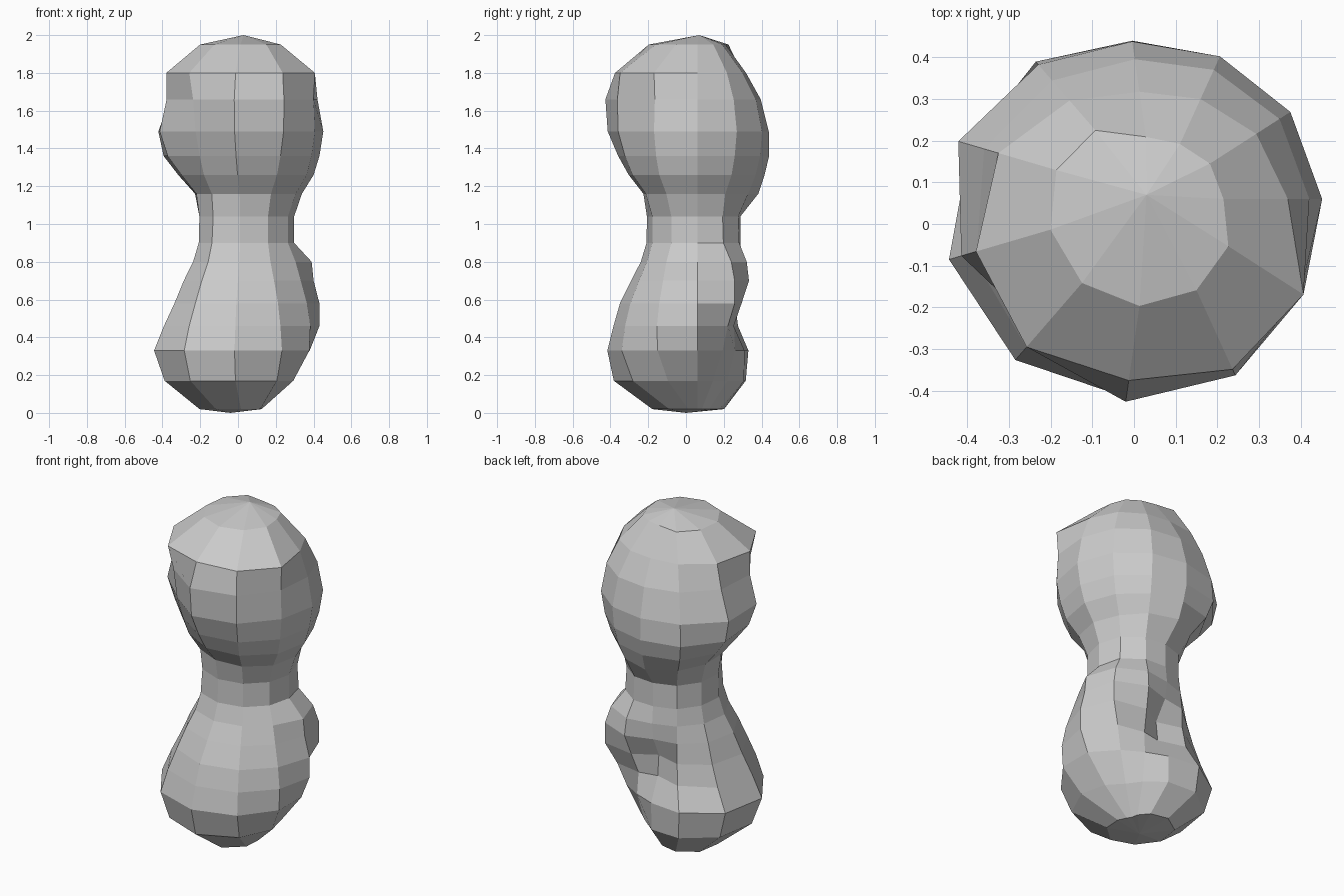
import bpy, bmesh
from math import cos, sin, tau

SIDES = 11
CX, CY = 0.05, 0.06

# Ring height, then radius towards right, back right, back, back left,
# left, front left, front, front right
RINGS = [
    (1.95, .16, .15, .13, .22, .25, .26, .25, .22),
    (1.80, .31, .27, .24, .31, .42, .46, .42, .45),
    (1.66, .36, .34, .32, .37, .44, .42, .49, .42),
    (1.49, .39, .37, .36, .42, .51, .40, .48, .42),
    (1.36, .37, .35, .36, .43, .46, .37, .42, .40),
    (1.26, .34, .32, .34, .39, .36, .34, .36, .37),
    (1.16, .28, .26, .32, .30, .27, .28, .28, .30),
    (1.04, .24, .24, .22, .24, .25, .27, .26, .25),
    (0.90, .24, .25, .22, .24, .25, .28, .26, .25),
    (0.80, .33, .32, .23, .25, .28, .31, .29, .28),
    (0.70, .34, .36, .21, .26, .33, .36, .34, .32),
    (0.58, .37, .35, .13, .27, .38, .41, .40, .36),
    (0.46, .37, .26, .14, .29, .44, .46, .43, .39),
    (0.33, .32, .21, .22, .36, .50, .50, .46, .40),
    (0.17, .20, .13, .22, .34, .44, .45, .43, .31),
    (0.02, .05, .04, .10, .19, .26, .25, .23, .10),
]


def radius(radii, turn):
    """Blend the eight compass radii at a fraction of a turn."""
    p = turn * 8
    i = int(p)
    t = p - i
    return 1.03 * (radii[i % 8] * (1 - t) + radii[(i + 1) % 8] * t)


# Lumpy two-lobed body lofted from rings around an upright axis
bm = bmesh.new()
loops = []
for z, *radii in RINGS:
    loop = []
    for k in range(SIDES):
        r = radius(radii, k / SIDES)
        a = tau * k / SIDES
        loop.append(bm.verts.new((CX + r * cos(a), CY + r * sin(a), z)))
    loops.append(loop)

for upper, lower in zip(loops, loops[1:]):
    for k in range(SIDES):
        n = (k + 1) % SIDES
        bm.faces.new((upper[k], lower[k], lower[n], upper[n]))

# Crown and base fans
for loop, tip in ((loops[0], (0.03, 0.07, 2.0)), (loops[-1], (-0.04, 0.0, 0.0))):
    v = bm.verts.new(tip)
    for k in range(SIDES):
        bm.faces.new((loop[k], loop[(k + 1) % SIDES], v))

bmesh.ops.recalc_face_normals(bm, faces=bm.faces[:])
mesh = bpy.data.meshes.new("lumpy_body")
bm.to_mesh(mesh)
bm.free()
bpy.context.collection.objects.link(bpy.data.objects.new("lumpy_body", mesh))
